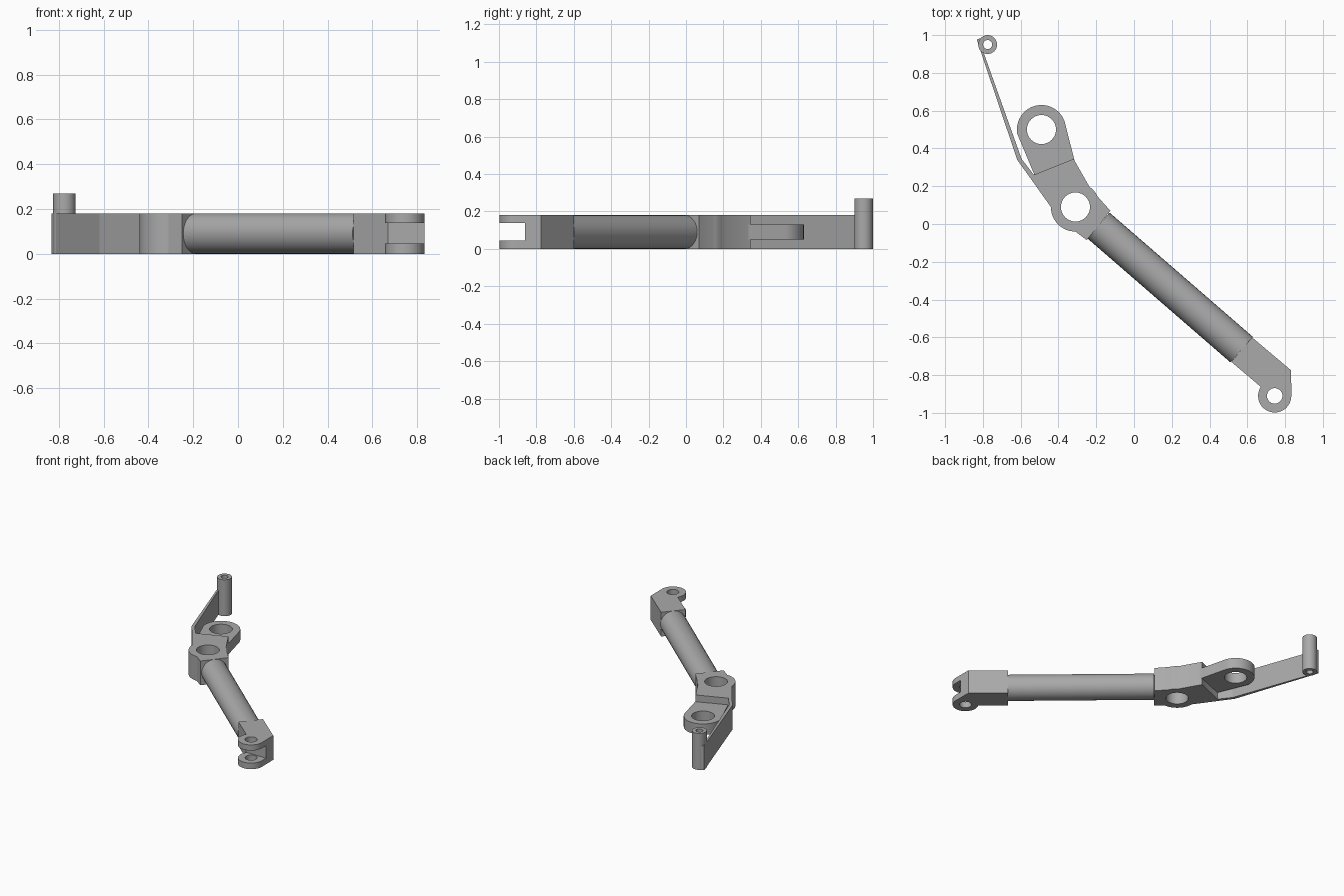
import bpy, bmesh
from math import sin, cos, radians
from mathutils import Vector

cube = bpy.data.objects.get("Cube")
if cube:
    bpy.data.objects.remove(cube, do_unlink=True)

H = 0.18  # thickness of the whole linkage

metal = bpy.data.materials.new("plain grey metal")
metal.use_nodes = True
GREY = (0.4, 0.4, 0.4, 1)
metal.diffuse_color = GREY
metal.node_tree.nodes["Principled BSDF"].inputs["Base Color"].default_value = GREY


def arc(centre, radius, start, end, steps):
    """Points along an arc, angles in degrees."""
    angles = [radians(start + (end - start) * i / steps) for i in range(steps + 1)]
    return [(centre[0] + radius * cos(a), centre[1] + radius * sin(a)) for a in angles]


def circle(centre, radius, steps=32):
    return arc(centre, radius, 0, 360, steps)[:-1]


def finish(name, bm):
    bmesh.ops.recalc_face_normals(bm, faces=bm.faces)
    mesh = bpy.data.meshes.new(name)
    bm.to_mesh(mesh)
    bm.free()
    mesh.materials.append(metal)
    obj = bpy.data.objects.new(name, mesh)
    bpy.context.collection.objects.link(obj)
    return obj


def plate(name, outline, z0, z1, holes=()):
    """Extrude a flat outline with optional holes between two heights."""
    bm = bmesh.new()
    for loop in [outline, *holes]:
        verts = [bm.verts.new((x, y, z0)) for x, y in loop]
        for a, b in zip(verts, verts[1:] + verts[:1]):
            bm.edges.new((a, b))
    bmesh.ops.triangle_fill(bm, edges=bm.edges[:], use_beauty=True, normal=(0, 0, 1))
    top = bmesh.ops.extrude_face_region(bm, geom=bm.faces[:])["geom"]
    moved = [v for v in top if isinstance(v, bmesh.types.BMVert)]
    bmesh.ops.translate(bm, verts=moved, vec=(0, 0, z1 - z0))
    return finish(name, bm)


def smooth(obj):
    bpy.ops.object.select_all(action="DESELECT")
    obj.select_set(True)
    bpy.context.view_layer.objects.active = obj
    bpy.ops.object.shade_smooth_by_angle(angle=radians(30))


# Pivot block with its rounded boss
pivot = (-0.31, 0.09)
block = plate(
    "pivot_block",
    [(-0.53, 0.26), (-0.32, 0.344)]
    + arc(pivot, 0.13, 55, 25, 6)
    + [(-0.125, 0.07), (-0.25, -0.085)]
    + arc(pivot, 0.13, 270, 180, 12)
    + [(-0.561, 0.26)],
    0, H, [circle(pivot, 0.077)])

# Thinner eye tongue, centred in the thickness
eye = (-0.49, 0.5)
tongue = plate(
    "eye_tongue",
    [(-0.525, 0.255), (-0.315, 0.335)] + arc(eye, 0.13, 10, 190, 24),
    0.05, 0.13, [circle(eye, 0.077)])

# Thin bent arm carrying the pin
arm = plate(
    "thin_arm",
    [(-0.53, 0.26), (-0.595, 0.344), (-0.797, 0.91), (-0.805, 0.985),
     (-0.833, 0.977), (-0.618, 0.339), (-0.561, 0.26)],
    0, H)

# Tall hollow pin
tip = (-0.775, 0.95)
pin = plate("hollow_pin", circle(tip, 0.05), 0, 0.27, [circle(tip, 0.024)])

# Round rod
start, end = Vector((-0.188, -0.008, H / 2)), Vector((0.57, -0.665, H / 2))
bm = bmesh.new()
bmesh.ops.create_cone(bm, cap_ends=True, segments=32, radius1=H / 2, radius2=H / 2,
                      depth=(end - start).length)
rod = finish("rod", bm)
rod.location = (start + end) / 2
rod.rotation_mode = "QUATERNION"
rod.rotation_quaternion = (end - start).to_track_quat("Z", "Y")

# Forked end with a slot cut between its two ears
fork_eye = (0.745, -0.91)
fork = plate(
    "fork_end",
    [(0.515, -0.73), (0.625, -0.6), (0.832, -0.775)]
    + arc(fork_eye, 0.088, 0, -213, 24),
    0, H, [circle(fork_eye, 0.041)])
slot = plate("slot_cutter", [(0.6, -1.1), (0.9, -1.1), (0.9, -0.86), (0.6, -0.86)], 0.045, 0.138)
slot.hide_render = True
cut = fork.modifiers.new("slot", "BOOLEAN")
cut.operation = "DIFFERENCE"
cut.solver = "EXACT"
cut.object = slot
bpy.context.view_layer.objects.active = fork
bpy.ops.object.modifier_apply(modifier=cut.name)
bpy.data.objects.remove(slot, do_unlink=True)

for part in (block, tongue, pin, rod, fork):
    smooth(part)
